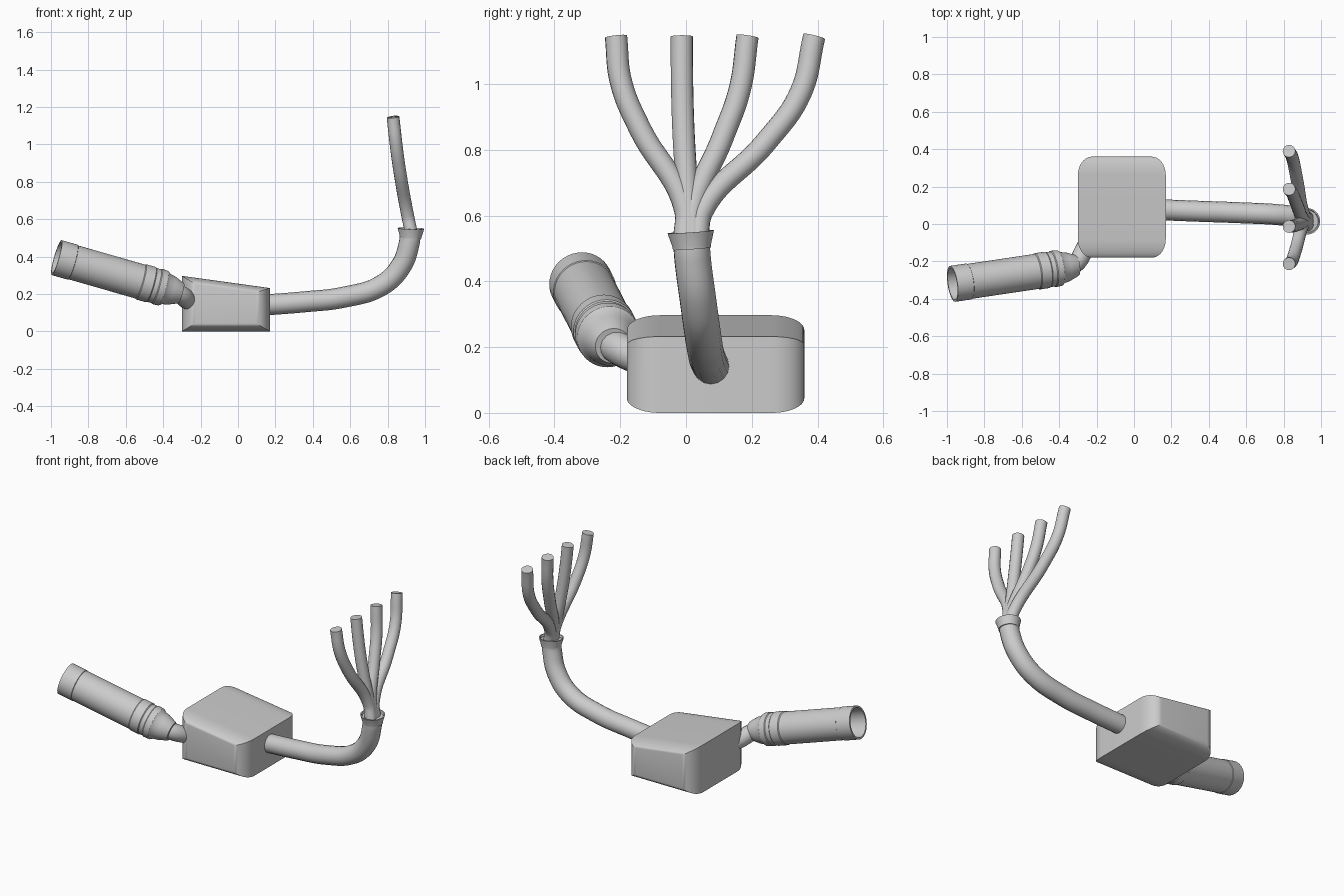
import bpy, bmesh, math
from mathutils import Vector

if "Cube" in bpy.data.objects:
    bpy.data.objects.remove(bpy.data.objects["Cube"])

GREY = (0.6, 0.6, 0.6, 1)
grey = bpy.data.materials.new("plain grey")
grey.diffuse_color = GREY
grey.use_nodes = True
grey.node_tree.nodes["Principled BSDF"].inputs["Base Color"].default_value = GREY


def finish(obj, angle=30):
    """Give the part its material and smooth shading with sharp edges."""
    obj.data.materials.clear()
    obj.data.materials.append(grey)
    bpy.ops.object.select_all(action='DESELECT')
    obj.select_set(True)
    bpy.context.view_layer.objects.active = obj
    bpy.ops.object.shade_smooth_by_angle(angle=math.radians(angle))


def add_mesh(name, bm):
    bmesh.ops.recalc_face_normals(bm, faces=bm.faces)
    mesh = bpy.data.meshes.new(name)
    bm.to_mesh(mesh)
    bm.free()
    obj = bpy.data.objects.new(name, mesh)
    bpy.context.collection.objects.link(obj)
    finish(obj)
    return obj


def loft(name, rings):
    """Join closed rings of points and cap both ends."""
    bm = bmesh.new()
    loops = [[bm.verts.new(p) for p in ring] for ring in rings]
    count = len(loops[0])
    for a, b in zip(loops, loops[1:]):
        for i in range(count):
            j = (i + 1) % count
            bm.faces.new((a[i], a[j], b[j], b[i]))
    bm.faces.new(loops[0][::-1])
    bm.faces.new(loops[-1])
    return add_mesh(name, bm)


def lathe(name, profile, origin, axis, sides=40):
    """Turn (distance, radius) pairs about an axis."""
    turn = Vector(axis).to_track_quat('Z', 'Y')
    rings = []
    for t, r in profile:
        angles = [2 * math.pi * k / sides for k in range(sides)]
        rings.append([Vector(origin) + turn @ Vector((r * math.cos(a), r * math.sin(a), t))
                      for a in angles])
    return loft(name, rings)


def tube(name, points, radius):
    """Sweep a round section along a smooth path."""
    curve = bpy.data.curves.new(name, 'CURVE')
    curve.dimensions = '3D'
    curve.bevel_depth = radius
    curve.bevel_resolution = 6
    curve.use_fill_caps = True
    spline = curve.splines.new('BEZIER')
    spline.resolution_u = 10
    spline.bezier_points.add(len(points) - 1)
    for bp, p in zip(spline.bezier_points, points):
        bp.co = p
        bp.handle_left_type = bp.handle_right_type = 'AUTO'
    obj = bpy.data.objects.new(name, curve)
    bpy.context.collection.objects.link(obj)
    bpy.ops.object.select_all(action='DESELECT')
    obj.select_set(True)
    bpy.context.view_layer.objects.active = obj
    bpy.ops.object.convert(target='MESH')
    finish(bpy.context.view_layer.objects.active)


# Wedge housing: rectangular sections along y that shrink in a round at both ends
STEPS = 10
quarter = [math.pi / 2 * k / STEPS for k in range(STEPS + 1)]
ends = [(0.17 + 0.1 * math.sin(a), 1 - math.cos(a)) for a in quarter]
stations = [(-y, s) for y, s in reversed(ends)] + ends
sections = []
for y, s in stations:
    x0, x1 = -0.3 + 0.075 * s, 0.17 - 0.075 * s
    top = lambda x: 0.297 - 0.138 * (x + 0.3) - 0.035 * s
    low = 0.045 * s
    sections.append([(x0, y + 0.09, low), (x1, y + 0.09, low),
                     (x1, y + 0.09, top(x1)), (x0, y + 0.09, top(x0))])
loft("housing", sections)

# Main cable rising to the collar
tube("main_cable", [(0.12, 0.077, 0.14), (0.35, 0.068, 0.158), (0.57, 0.06, 0.184),
                    (0.767, 0.05, 0.246), (0.87, 0.036, 0.347), (0.915, 0.02, 0.47),
                    (0.922, 0.016, 0.53)], 0.056)

# Flared collar with a shallow cup
lathe("collar", [(0, 0.05), (0, 0.058), (0.01, 0.059), (0.052, 0.071), (0.052, 0.064),
                 (0.04, 0.06)], (0.923, 0.018, 0.499), (0.03, -0.07, 1))

# Four split wires fanning out in y; each path is listed as (y, z)
wires = {
    "front_wire": [(-0.003, 0.62), (-0.14, 0.864), (-0.198, 1.007), (-0.213, 1.145)],
    "inner_front_wire": [(0.006, 0.62), (-0.008, 0.864), (-0.012, 1.007), (-0.013, 1.145)],
    "inner_back_wire": [(0.022, 0.62), (0.11, 0.834), (0.164, 0.986), (0.187, 1.145)],
    "back_wire": [(0.05, 0.615), (0.24, 0.82), (0.347, 0.97), (0.39, 1.145)],
}


def wire_x(z):
    """Shared sideways lean of the wires."""
    u = (z - 0.53) / 0.615
    return 0.926 - 0.135 * u + 0.038 * u * u


for k, (name, path) in enumerate(wires.items()):
    path = [(-0.005 + 0.013 * k, 0.53)] + path
    tube(name, [(wire_x(z), y, z) for y, z in path], 0.034)

# Ribbed connector barrel with an open mouth
lathe("connector", [(0.3, 0.083), (0, 0.086), (0, 0.097), (0.09, 0.097), (0.092, 0.094),
                    (0.47, 0.094), (0.475, 0.098), (0.53, 0.098), (0.535, 0.094),
                    (0.56, 0.094), (0.565, 0.098), (0.6, 0.096), (0.615, 0.084),
                    (0.645, 0.078), (0.69, 0.06), (0.7, 0.055)],
      (-0.97, -0.32, 0.395), (1, 0.148, -0.287))

# Bent neck joining connector and housing
tube("neck", [(-0.37, -0.231, 0.222), (-0.31, -0.208, 0.198), (-0.27, -0.145, 0.168),
              (-0.23, -0.06, 0.15)], 0.05)
